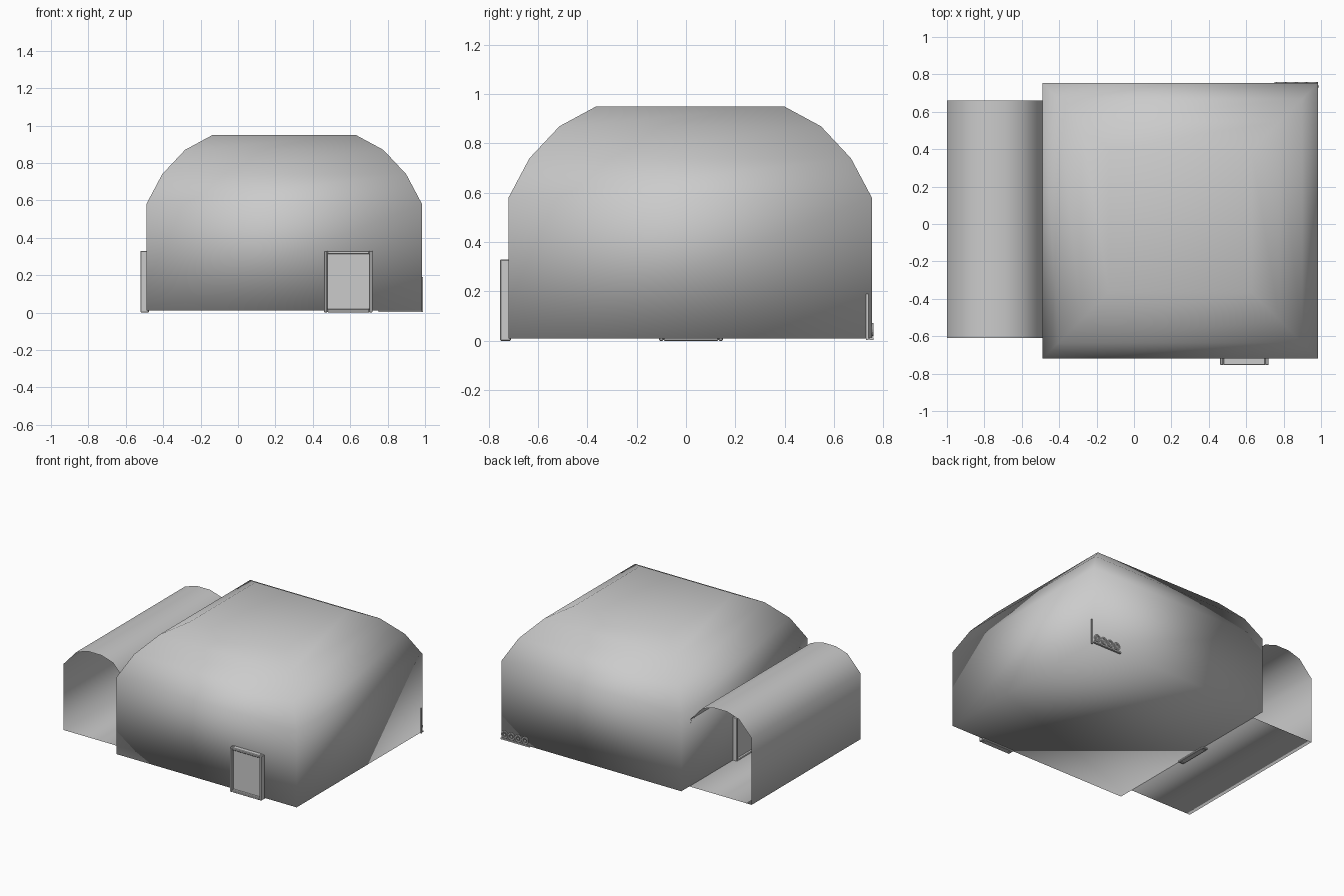
import bpy, bmesh
from math import pi
from mathutils import Matrix, Vector

cube = bpy.data.objects.get("Cube")
if cube:
    bpy.data.objects.remove(cube, do_unlink=True)

grey = bpy.data.materials.new("plain grey")
grey.use_nodes = True
grey.diffuse_color = (0.6, 0.6, 0.6, 1)
grey.node_tree.nodes["Principled BSDF"].inputs["Base Color"].default_value = (0.6, 0.6, 0.6, 1)


def finish(bm, name, smooth=False):
    """Turn a bmesh into a named, coloured object."""
    bmesh.ops.recalc_face_normals(bm, faces=bm.faces)
    for f in bm.faces:
        f.smooth = smooth
    mesh = bpy.data.meshes.new(name)
    bm.to_mesh(mesh)
    bm.free()
    mesh.materials.append(grey)
    obj = bpy.data.objects.new(name, mesh)
    bpy.context.collection.objects.link(obj)
    return obj


def add_box(bm, low, high):
    low, high = Vector(low), Vector(high)
    size = Matrix.Diagonal((*(high - low), 1))
    bmesh.ops.create_cube(bm, size=1, matrix=Matrix.Translation((low + high) / 2) @ size)


def loft(bm, loops):
    """Join equal vertex loops with quads."""
    for a, b in zip(loops, loops[1:]):
        n = len(a)
        for i in range(n):
            j = (i + 1) % n
            bm.faces.new((a[i], a[j], b[j], b[i]))


# Main hall: square rings stepping in towards a flat roof
CX, CY = 0.247, 0.017
bm = bmesh.new()
rings = []
for half, z in ((0.737, 0.01), (0.737, 0.58), (0.652, 0.74), (0.53, 0.87), (0.382, 0.95)):
    rings.append([bm.verts.new((CX + sx * half, CY + sy * half, z))
                  for sx, sy in ((-1, -1), (1, -1), (1, 1), (-1, 1))])
loft(bm, rings)
bm.faces.new(rings[0])
bm.faces.new(rings[-1])
finish(bm, "main_hall", smooth=True)

# Side tunnel: thin arched tube, open at both ends
half_arch = [(0.255, 0.01), (0.255, 0.5), (0.15, 0.615), (0.055, 0.645)]
arch = half_arch + [(-x, z) for x, z in reversed(half_arch)]
bm = bmesh.new()
loft(bm, [[bm.verts.new((-0.745 + x, y, z)) for x, z in arch] for y in (-0.61, 0.66)])
tunnel = finish(bm, "side_tunnel", smooth=True)


def door(name, place):
    """Framed door in the xz plane, facing -y, standing on the ground."""
    w, h, t, depth = 0.13, 0.33, 0.018, 0.035
    bm = bmesh.new()
    for s in (-1, 1):
        xs = sorted((s * w, s * (w - t)))
        add_box(bm, (xs[0], -depth, 0), (xs[1], 0.01, h))
    for z in (0, h - t):
        add_box(bm, (t - w, -depth, z), (w - t, 0.01, z + t))
    frame = finish(bm, name + "_frame")
    bevel = frame.modifiers.new("soft_edges", "BEVEL")
    bevel.width = 0.004
    bm = bmesh.new()
    add_box(bm, (t - w, -0.016, t), (w - t, 0.01, h - t))
    panel = finish(bm, name + "_panel")
    for obj in (frame, panel):
        obj.matrix_world = place


door("front_door", Matrix.Translation((0.59, -0.72, 0)))
door("tunnel_door", Matrix.Translation((-0.487, 0.02, 0)) @ Matrix.Rotation(-pi / 2, 4, "Z"))

# Row of pipe ports low on the back wall
bm = bmesh.new()
for i in range(4):
    loops = []
    for radius, y in ((0.027, 0.75), (0.027, 0.76), (0.018, 0.76), (0.018, 0.75)):
        ring = bmesh.ops.create_circle(bm, segments=16, radius=radius, matrix=Matrix.Translation(
            (0.955 - 0.056 * i, y, 0.045)) @ Matrix.Rotation(pi / 2, 4, "X"))
        loops.append(ring["verts"])
    loft(bm, loops)
    bmesh.ops.create_circle(bm, segments=12, radius=0.009, cap_ends=True, matrix=Matrix.Translation(
        (0.955 - 0.056 * i, 0.759, 0.045)) @ Matrix.Rotation(pi / 2, 4, "X"))
finish(bm, "pipe_ports")

# Rail below the ports and slim corner post
bm = bmesh.new()
add_box(bm, (0.75, 0.745, 0.004), (0.985, 0.76, 0.014))
finish(bm, "port_rail")
bm = bmesh.new()
add_box(bm, (0.98, 0.73, 0.004), (0.99, 0.74, 0.19))
finish(bm, "corner_post")
